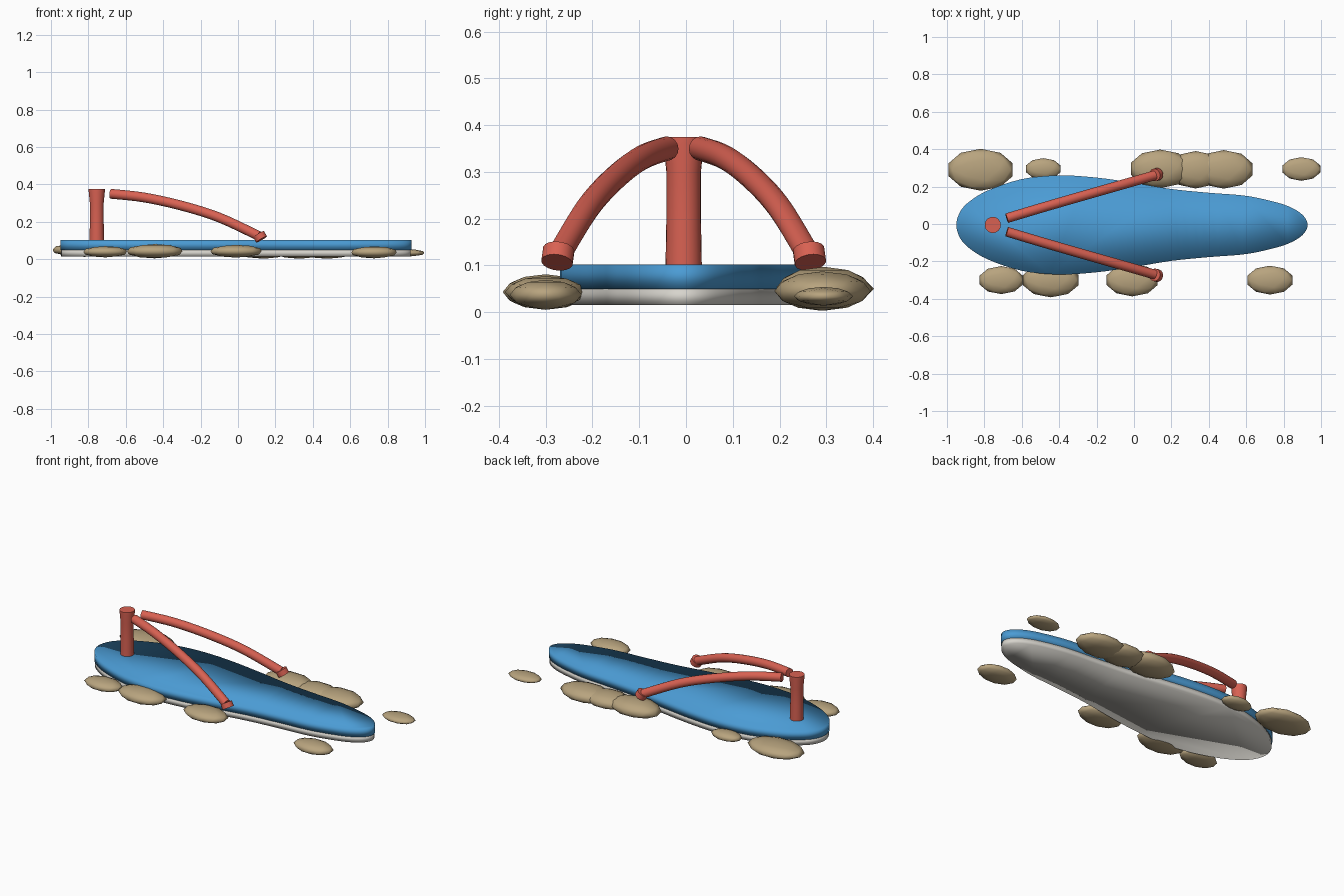
import bpy, bmesh, math
from mathutils import Vector

cube = bpy.data.objects.get("Cube")
if cube:
    bpy.data.objects.remove(cube, do_unlink=True)


def material(name, rgb):
    m = bpy.data.materials.new(name)
    m.use_nodes = True
    m.diffuse_color = (*rgb, 1)
    m.node_tree.nodes["Principled BSDF"].inputs["Base Color"].default_value = (*rgb, 1)
    return m


BLUE = material("blue_foam", (0.07, 0.33, 0.66))
WHITE = material("off_white_rubber", (0.68, 0.66, 0.61))
RED = material("coral_strap", (0.69, 0.12, 0.085))
TAN = material("tan_pebble", (0.48, 0.37, 0.21))
MID_Y = -0.005


def finish(name, bm, mat, angle=None):
    """Turn a bmesh into a shaded object; no angle means smooth throughout."""
    bmesh.ops.recalc_face_normals(bm, faces=bm.faces)
    me = bpy.data.meshes.new(name)
    bm.to_mesh(me)
    bm.free()
    me.materials.append(mat)
    ob = bpy.data.objects.new(name, me)
    bpy.context.collection.objects.link(ob)
    bpy.ops.object.select_all(action='DESELECT')
    ob.select_set(True)
    bpy.context.view_layer.objects.active = ob
    if angle is None:
        bpy.ops.object.shade_smooth()
    else:
        bpy.ops.object.shade_smooth_by_angle(angle=angle)
    return ob


def spline(points, steps, closed=False):
    """Catmull-Rom curve through the points."""
    pts = [Vector(p) for p in points]
    n = len(pts)
    pick = (lambda i: pts[i % n]) if closed else (lambda i: pts[max(0, min(n - 1, i))])
    out = []
    for i in range(n if closed else n - 1):
        a, b, c, d = (pick(i + k) for k in (-1, 0, 1, 2))
        for s in range(steps):
            t = s / steps
            out.append(0.5 * (2 * b + (c - a) * t + (2 * a - 5 * b + 4 * c - d) * t ** 2
                              + (3 * b - a - 3 * c + d) * t ** 3))
    if not closed:
        out.append(pts[-1])
    return out


# Sole: half outline from toe to heel, mirrored and extruded
half = [(-0.95, 0), (-0.93, 0.07), (-0.88, 0.125), (-0.78, 0.185), (-0.6, 0.245),
        (-0.4, 0.265), (-0.2, 0.253), (0, 0.225), (0.2, 0.192), (0.4, 0.172),
        (0.58, 0.158), (0.7, 0.136), (0.82, 0.102), (0.9, 0.055), (0.928, 0)]
outline = spline(half + [(x, -y) for x, y in half[-2:0:-1]], 4, closed=True)


def slab(name, z0, z1, scale, mat):
    bm = bmesh.new()
    face = bm.faces.new([bm.verts.new((p.x * scale, p.y * scale + MID_Y, z0)) for p in outline])
    ext = bmesh.ops.extrude_face_region(bm, geom=[face])
    top = [g for g in ext["geom"] if isinstance(g, bmesh.types.BMVert)]
    bmesh.ops.translate(bm, verts=top, vec=(0, 0, z1 - z0))
    finish(name, bm, mat)


slab("footbed", 0.05, 0.102, 1.0, BLUE)
slab("outsole", 0.015, 0.05, 0.995, WHITE)


# Toe post: turned profile with a slightly flared top
def lathe(name, profile, centre, mat, sides=24):
    bm = bmesh.new()
    rings = []
    for r, z in profile:
        rings.append([bm.verts.new((centre[0] + r * math.cos(math.tau * i / sides),
                                    centre[1] + r * math.sin(math.tau * i / sides), z))
                      for i in range(sides)])
    for a, b in zip(rings, rings[1:]):
        for i in range(sides):
            j = (i + 1) % sides
            bm.faces.new((a[i], a[j], b[j], b[i]))
    bm.faces.new(rings[0])
    bm.faces.new(rings[-1])
    finish(name, bm, mat, math.radians(40))


lathe("toe_post", [(0.039, 0.09), (0.037, 0.2), (0.037, 0.3), (0.043, 0.36), (0.043, 0.375)],
      (-0.755, MID_Y), RED)


# Straps: arched tubes swept along a path
def tube(name, path, radius, mat, sides=16):
    bm = bmesh.new()
    rings = []
    for i, p in enumerate(path):
        t = (path[min(i + 1, len(path) - 1)] - path[max(i - 1, 0)]).normalized()
        u = t.cross(Vector((0, 0, 1))).normalized()
        v = u.cross(t)
        rings.append([bm.verts.new(p + radius * (u * math.cos(a) + v * math.sin(a)))
                      for a in (math.tau * k / sides for k in range(sides))])
    for a, b in zip(rings, rings[1:]):
        for i in range(sides):
            j = (i + 1) % sides
            bm.faces.new((a[i], a[j], b[j], b[i]))
    bm.faces.new(rings[0])
    bm.faces.new(rings[-1])
    finish(name, bm, mat, math.radians(40))


for side, s in (("left", 1), ("right", -1)):
    arch = [(-0.68, 0.036, 0.35), (-0.5, 0.09, 0.33), (-0.3, 0.148, 0.286),
            (-0.1, 0.205, 0.223), (0.11, 0.265, 0.125)]
    # the left and right names follow the +y and -y sides of the sandal
    tube(side + "_strap", spline([(x, s * y + MID_Y, z) for x, y, z in arch], 5), 0.026, RED)
    # Strap anchor: tilted disc where the strap meets the sole
    centre = Vector((0.118, s * 0.269 + MID_Y, 0.12))
    axis = Vector((-0.5, -0.12 * s, 0.85)).normalized()
    tube(side + "_strap_anchor", [centre - axis * 0.016, centre + axis * 0.016], 0.034, RED)

# Pebbles: flattened low-poly spheres (x, y, z, then radii)
pebbles = [
    (-0.82, 0.29, 0.05, 0.18, 0.112, 0.037),
    (-0.485, 0.295, 0.04, 0.098, 0.057, 0.026),
    (0.14, 0.295, 0.05, 0.165, 0.103, 0.047),
    (0.33, 0.29, 0.045, 0.15, 0.1, 0.042),
    (0.48, 0.292, 0.045, 0.162, 0.103, 0.042),
    (0.895, 0.294, 0.034, 0.106, 0.063, 0.02),
    (-0.71, -0.3, 0.04, 0.122, 0.075, 0.03),
    (-0.445, -0.3, 0.043, 0.155, 0.092, 0.038),
    (-0.01, -0.3, 0.043, 0.143, 0.087, 0.034),
    (0.727, -0.3, 0.037, 0.127, 0.077, 0.032),
]
for n, (x, y, z, rx, ry, rz) in enumerate(pebbles, 1):
    bm = bmesh.new()
    bmesh.ops.create_icosphere(bm, subdivisions=2, radius=1)
    bmesh.ops.scale(bm, vec=(rx, ry, rz), verts=bm.verts)
    bmesh.ops.translate(bm, vec=(x, y, max(z, rz)), verts=bm.verts)
    finish(f"pebble_{n}", bm, TAN)
